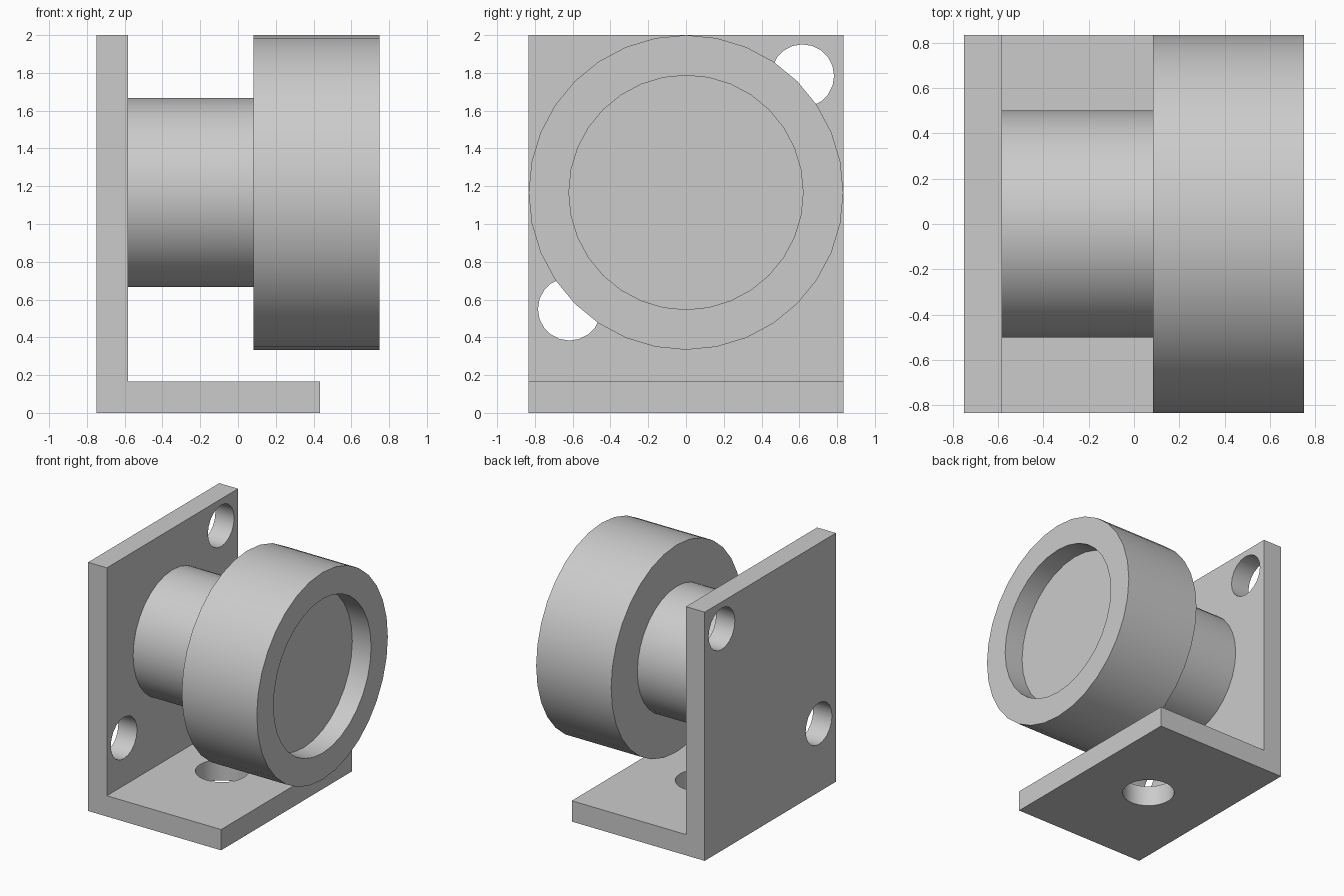
import bpy
import bmesh
from math import cos, sin, pi

cube = bpy.data.objects.get("Cube")
if cube:
    bpy.data.objects.remove(cube, do_unlink=True)

grey = bpy.data.materials.new("plain grey")
grey.use_nodes = True
colour = (0.6, 0.6, 0.6, 1)
grey.diffuse_color = colour
grey.node_tree.nodes["Principled BSDF"].inputs["Base Color"].default_value = colour

HALF = 0.833          # half the bracket width
AXIS = 1.167          # height of the knob axis
PLATE_X = -0.583      # inner face of the upright plate
HEAD_X = 0.083        # back of the knob head


def finish(name, bm):
    bmesh.ops.recalc_face_normals(bm, faces=bm.faces)
    mesh = bpy.data.meshes.new(name)
    bm.to_mesh(mesh)
    bm.free()
    mesh.materials.append(grey)
    obj = bpy.data.objects.new(name, mesh)
    bpy.context.collection.objects.link(obj)
    return obj


def smooth(obj):
    bpy.ops.object.select_all(action="DESELECT")
    obj.select_set(True)
    bpy.context.view_layer.objects.active = obj
    bpy.ops.object.shade_smooth_by_angle(angle=pi / 6)


def lathe(name, profile, sides=32):
    """Turn (x, radius) points around the knob axis and cap both ends."""
    bm = bmesh.new()
    rings = [[bm.verts.new((x, r * cos(2 * pi * i / sides), AXIS + r * sin(2 * pi * i / sides)))
              for i in range(sides)] for x, r in profile]
    for a, b in zip(rings, rings[1:]):
        for i in range(sides):
            j = (i + 1) % sides
            bm.faces.new((a[i], a[j], b[j], b[i]))
    bm.faces.new(rings[0])
    bm.faces.new(rings[-1])
    obj = finish(name, bm)
    smooth(obj)
    return obj


def drill(target, centre, radius, axis, sides):
    """Cut a round hole through the target along x or z."""
    turn = (0, pi / 2, 0) if axis == "x" else (0, 0, 0)
    bpy.ops.mesh.primitive_cylinder_add(vertices=sides, radius=radius, depth=0.5,
                                        location=centre, rotation=turn)
    cutter = bpy.context.object
    cutter.name = "hole_cutter"
    cutter.hide_render = True
    cutter.data.materials.append(grey)
    bpy.context.view_layer.objects.active = target
    mod = target.modifiers.new("hole", "BOOLEAN")
    mod.operation = "DIFFERENCE"
    mod.solver = "EXACT"
    mod.object = cutter
    bpy.ops.object.modifier_apply(modifier=mod.name)
    bpy.data.objects.remove(cutter, do_unlink=True)


# L-shaped bracket: side profile extruded across the width
bm = bmesh.new()
profile = [(-0.75, 0), (0.433, 0), (0.433, 0.167), (PLATE_X, 0.167), (PLATE_X, 2), (-0.75, 2)]
face = bm.faces.new([bm.verts.new((x, -HALF, z)) for x, z in profile])
extruded = bmesh.ops.extrude_face_region(bm, geom=[face])["geom"]
bmesh.ops.translate(bm, vec=(0, 2 * HALF, 0),
                    verts=[v for v in extruded if isinstance(v, bmesh.types.BMVert)])
bracket = finish("bracket", bm)

# Two screw holes in opposite corners of the plate, one in the base
for side in (-1, 1):
    drill(bracket, (-0.667, side * 0.617, AXIS + side * 0.617), 0.167, "x", 20)
drill(bracket, (-0.142, 0, 0.083), 0.195, "z", 32)
smooth(bracket)

# Knob neck and dished head
lathe("knob_neck", [(PLATE_X, 0.5), (HEAD_X, 0.5)])
lathe("knob_head", [(HEAD_X, HALF), (0.75, HALF), (0.75, 0.62), (HEAD_X + 0.5, 0.62)])
